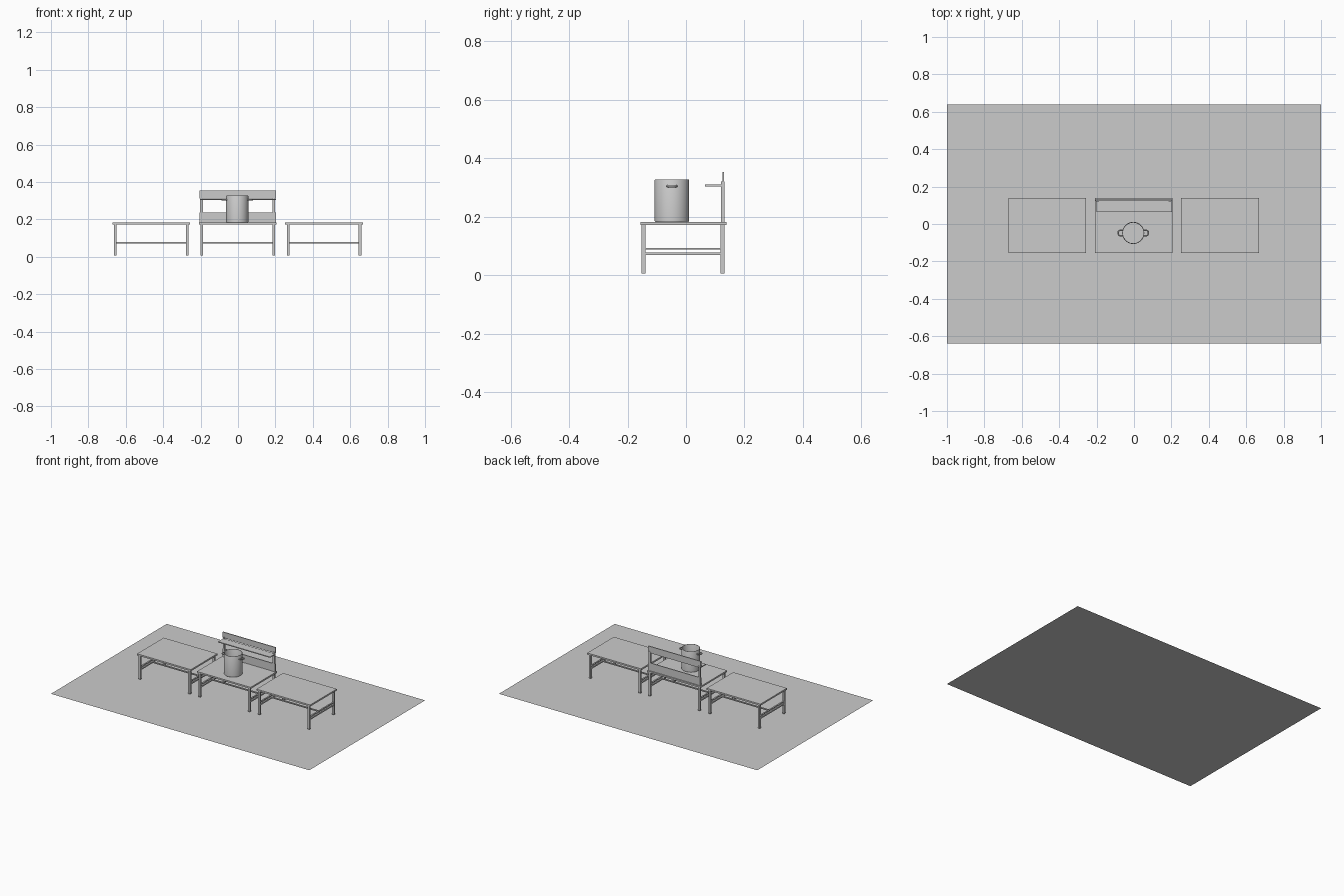
import bpy, bmesh, math
from mathutils import Vector

if "Cube" in bpy.data.objects:
    bpy.data.objects.remove(bpy.data.objects["Cube"])


def box(name, x0, x1, y0, y1, z0, z1):
    bm = bmesh.new()
    bmesh.ops.create_cube(bm, size=1)
    for v in bm.verts:
        v.co = Vector(((x0 + x1) / 2 + v.co.x * (x1 - x0),
                       (y0 + y1) / 2 + v.co.y * (y1 - y0),
                       (z0 + z1) / 2 + v.co.z * (z1 - z0)))
    me = bpy.data.meshes.new(name)
    bm.to_mesh(me)
    bm.free()
    ob = bpy.data.objects.new(name, me)
    bpy.context.collection.objects.link(ob)
    return ob


# Floor sheet
bpy.ops.mesh.primitive_plane_add(size=2)
floor = bpy.context.object
floor.name = "floor"
floor.scale = (1, 0.64, 1)

# Three work tables with H-shaped stretchers
TOP = 0.183
for cx, side in ((-0.464, "left"), (-0.001, "centre"), (0.46, "right")):
    box(side + "_table_top", cx - 0.208, cx + 0.208, -0.156, 0.138, 0.172, TOP)
    for sx in (-1, 1):
        lx = cx + sx * 0.192
        for y, end in ((-0.145, "front"), (0.125, "back")):
            box(f"{side}_{end}_leg", lx - 0.007, lx + 0.007, y - 0.007, y + 0.007, 0.007, 0.172)
        box(side + "_lower_side_rail", lx - 0.005, lx + 0.005, -0.138, 0.118, 0.069, 0.078)
        box(side + "_upper_side_rail", lx - 0.005, lx + 0.005, -0.138, 0.118, 0.088, 0.094)
    box(side + "_stretcher", cx - 0.19, cx + 0.19, -0.015, -0.005, 0.071, 0.078)

# Back rack on the centre table
for sx in (-1, 1):
    px = sx * 0.193 - 0.002
    box("rack_post", px - 0.007, px + 0.007, 0.12, 0.132, TOP, 0.32)
box("rack_lower_panel", -0.205, 0.202, 0.123, 0.129, TOP, 0.238)
box("rack_upper_panel", -0.205, 0.202, 0.124, 0.13, 0.313, 0.354)
box("rack_shelf", -0.2, 0.202, 0.065, 0.124, 0.304, 0.31)

# Open stock pot, turned from a closed wall profile
PX, PY = -0.004, -0.048
profile = [(0, TOP), (0.057, TOP), (0.059, TOP + 0.003), (0.059, 0.326), (0.058, 0.328),
           (0.056, 0.328), (0.055, 0.326), (0.055, TOP + 0.006), (0, TOP + 0.006)]
bm = bmesh.new()
vs = [bm.verts.new((PX + r, PY, z)) for r, z in profile]
es = [bm.edges.new(p) for p in zip(vs, vs[1:])]
bmesh.ops.spin(bm, geom=vs + es, cent=(PX, PY, 0), axis=(0, 0, 1), angle=math.tau, steps=48)
bmesh.ops.remove_doubles(bm, verts=bm.verts, dist=1e-5)
bmesh.ops.recalc_face_normals(bm, faces=bm.faces)
me = bpy.data.meshes.new("stock_pot")
bm.to_mesh(me)
bm.free()
pot = bpy.data.objects.new("stock_pot", me)
bpy.context.collection.objects.link(pot)
bpy.context.view_layer.objects.active = pot
bpy.ops.object.select_all(action='DESELECT')
pot.select_set(True)
bpy.ops.object.shade_smooth_by_angle()

# Bent loop handles on both sides of the pot
for sx in (-1, 1):
    cu = bpy.data.curves.new("pot_handle", 'CURVE')
    cu.dimensions = '3D'
    cu.bevel_depth = 0.004
    cu.bevel_resolution = 2
    cu.use_fill_caps = True
    pts = [(0.054, -0.015), (0.069, -0.015), (0.077, -0.012), (0.081, -0.005),
           (0.081, 0.005), (0.077, 0.012), (0.069, 0.015), (0.054, 0.015)]
    sp = cu.splines.new('POLY')
    sp.points.add(len(pts) - 1)
    for p, (x, y) in zip(sp.points, pts):
        p.co = (PX + sx * x, PY + y, 0.305, 1)
    ob = bpy.data.objects.new("pot_handle", cu)
    bpy.context.collection.objects.link(ob)
